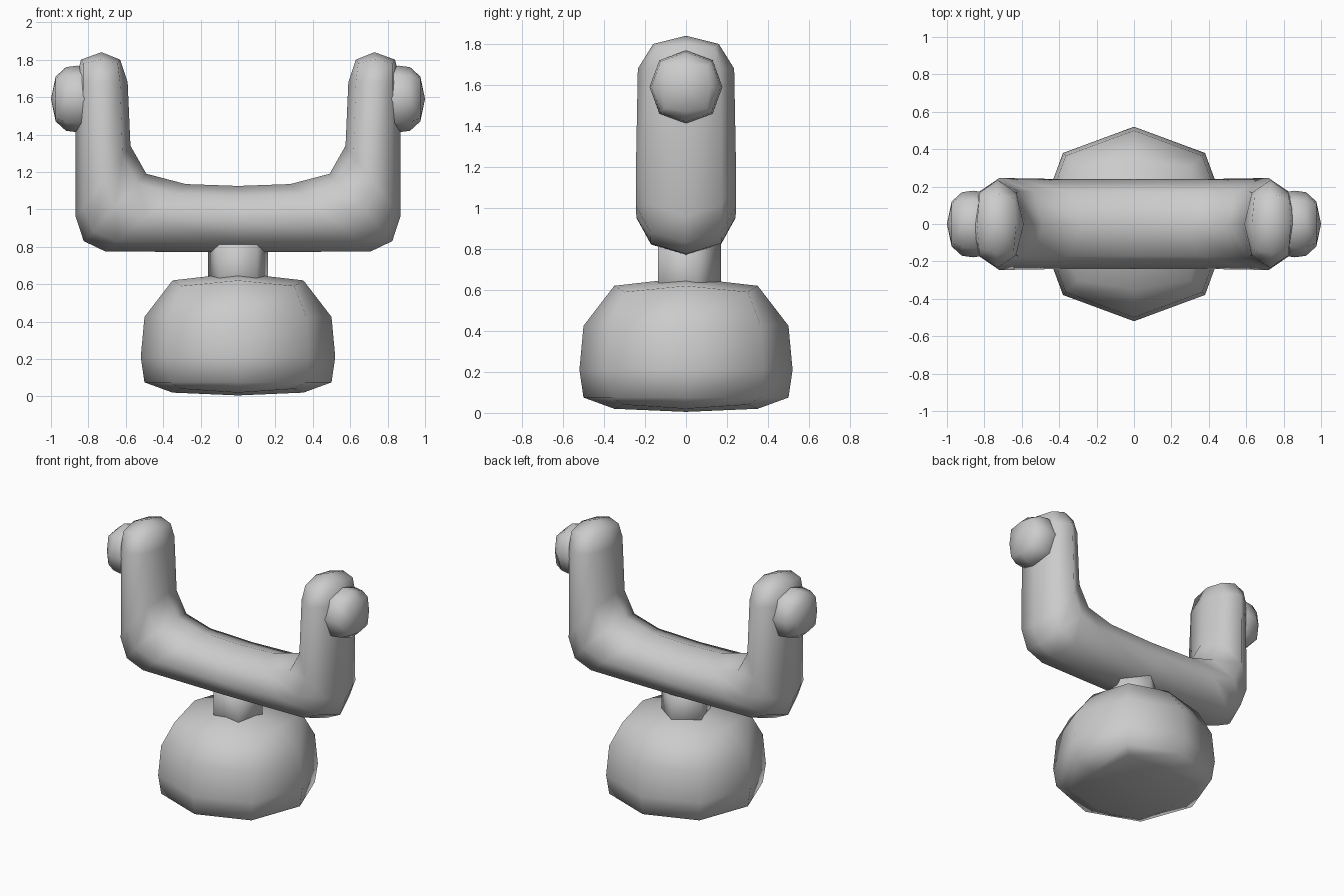
import bpy, bmesh, math
from mathutils import Vector

if "Cube" in bpy.data.objects:
    bpy.data.objects.remove(bpy.data.objects["Cube"], do_unlink=True)

grey = bpy.data.materials.new("plain grey")
grey.use_nodes = True
grey.diffuse_color = (0.6, 0.6, 0.6, 1)
grey.node_tree.nodes["Principled BSDF"].inputs["Base Color"].default_value = (0.6, 0.6, 0.6, 1)


def skin(name, rings, start=None, end=None):
    """Bridge rings of points into a closed smooth skin with optional pole points."""
    bm = bmesh.new()
    loops = [[bm.verts.new(p) for p in ring] for ring in rings]
    n = len(loops[0])
    for a, b in zip(loops, loops[1:]):
        for i in range(n):
            bm.faces.new((a[i], a[(i + 1) % n], b[(i + 1) % n], b[i]))
    for loop, pole in ((loops[0], start), (loops[-1], end)):
        if pole is None:
            bm.faces.new(loop)
        else:
            # Quads around the pole, each holding one corner point
            tip = bm.verts.new(pole)
            for i in range(0, n, 2):
                bm.faces.new((tip, loop[i], loop[i + 1], loop[(i + 2) % n]))
    bmesh.ops.recalc_face_normals(bm, faces=bm.faces)
    mesh = bpy.data.meshes.new(name)
    bm.to_mesh(mesh)
    bm.free()
    mesh.materials.append(grey)
    mesh.shade_smooth()
    obj = bpy.data.objects.new(name, mesh)
    bpy.context.collection.objects.link(obj)
    return obj


def section(centre, u, v, corner=0.71, sink=(0, 0, 0)):
    """Eight points around centre; the diagonal ones may sink along an offset."""
    c, u, v, s = Vector(centre), Vector(u), Vector(v), Vector(sink)
    k = corner
    return [c + u, c + k * (u + v) + s, c + v, c + k * (v - u) + s,
            c - u, c - k * (u + v) + s, c - v, c + k * (u - v) + s]


# Rounded base: height, radius, corner factor, corner height offset
base = [(0.02, 0.35, 0.86, 0.02), (0.075, 0.50, 0.73, 0.0), (0.21, 0.52, 0.73, 0.0),
        (0.425, 0.50, 0.73, 0.0), (0.62, 0.35, 0.86, -0.03)]
skin("base", [section((0, 0, z), (r, 0, 0), (0, r, 0), k, (0, 0, dz)) for z, r, k, dz in base],
     (0, 0, 0.005), (0, 0, 0.66))

# Five-sided neck
skin("neck", [[(0.17 * math.sin(math.tau * i / 5), 0.17 * math.cos(math.tau * i / 5), z)
               for i in range(5)] for z in (0.5, 0.9)])

# Yoke: outer and inner edge of each section (x, z), and half depth
yoke = [((0, 0.77), (0, 1.125), 0.24), ((0.71, 0.775), (0.28, 1.135), 0.242),
        ((0.825, 0.83), (0.49, 1.19), 0.245), ((0.868, 0.96), (0.575, 1.34), 0.245),
        ((0.868, 1.68), (0.59, 1.68), 0.235)]


def yoke_ring(side, outer, inner, depth):
    o = Vector((side * outer[0], 0, outer[1]))
    i = Vector((side * inner[0], 0, inner[1]))
    return section((o + i) / 2, (o - i) / 2, (0, depth, 0))


def tip_ring(side):
    return section((side * 0.735, 0, 1.80), (side * 0.105, 0, 0), (0, 0.16, 0), 0.88, (0, 0, -0.02))


right_half = [tip_ring(-1)] + [yoke_ring(-1, *s) for s in reversed(yoke[1:])]
left_half = [yoke_ring(1, *s) for s in yoke] + [tip_ring(1)]
skin("yoke", right_half + left_half, (-0.73, 0, 1.84), (0.73, 0, 1.84))

# Knobs on the outside of both arms: x, radius, corner factor
for name, side in (("left_knob", 1), ("right_knob", -1)):
    knob = [(0.74, 0.12, 0.86), (0.80, 0.17, 0.73), (0.86, 0.178, 0.73),
            (0.92, 0.17, 0.73), (0.975, 0.12, 0.86)]
    skin(name, [section((side * x, 0, 1.59), (0, r, 0), (0, 0, r), k) for x, r, k in knob],
         (side * 0.72, 0, 1.59), (side * 1.0, 0, 1.59))
